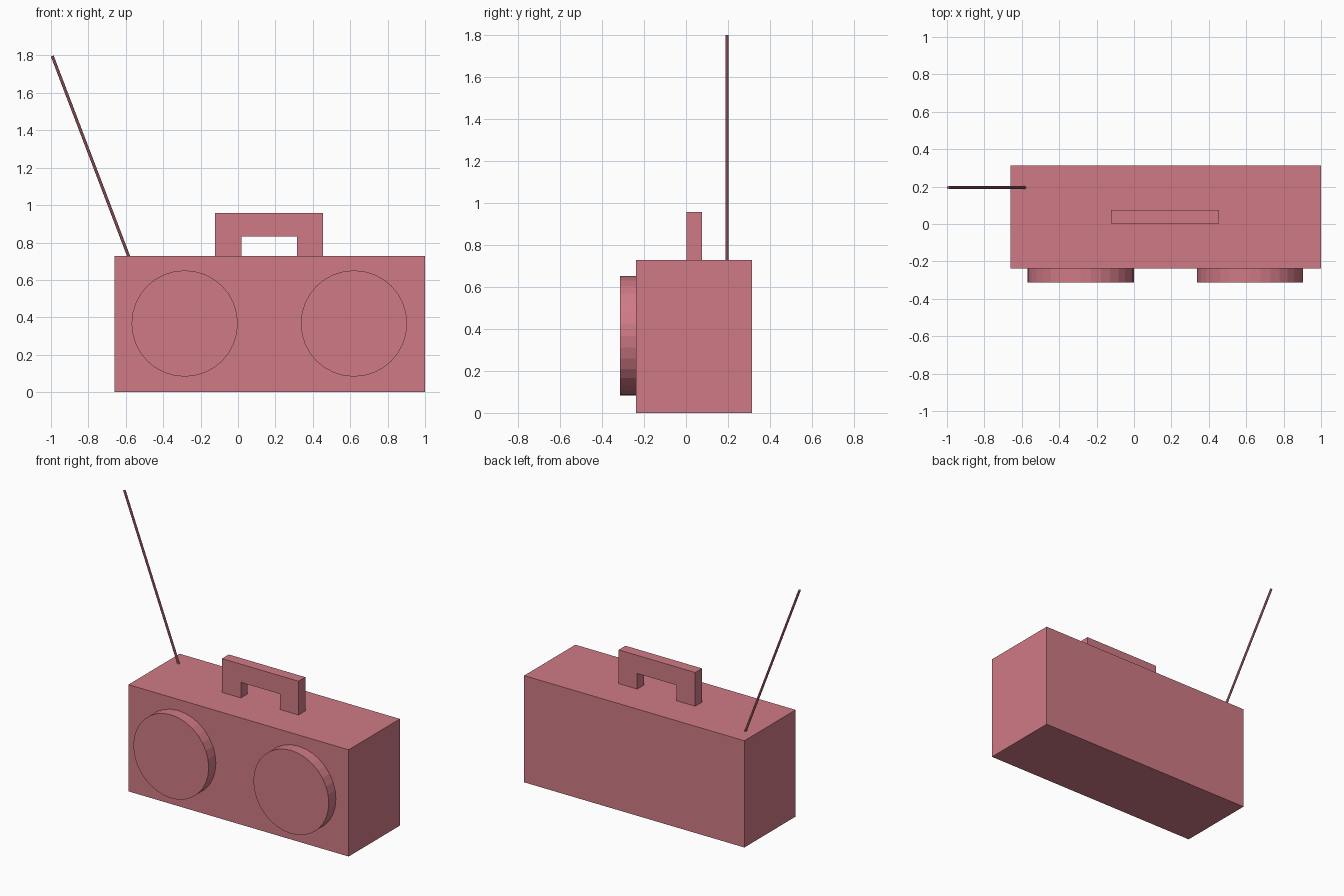
import bpy
from mathutils import Vector

cube = bpy.data.objects.get("Cube")
if cube:
    bpy.data.objects.remove(cube, do_unlink=True)

# Single dusty pink finish
pink = bpy.data.materials.new("dusty_pink")
colour = (0.63, 0.195, 0.24, 1)
pink.diffuse_color = colour
pink.use_nodes = True
pink.node_tree.nodes["Principled BSDF"].inputs["Base Color"].default_value = colour


def extrude_profile(name, profile, y0, y1):
    """Solid from an outline in the x-z plane, running from y0 to y1."""
    n = len(profile)
    verts = [(x, y, z) for y in (y0, y1) for x, z in profile]
    faces = [tuple(range(n)), tuple(reversed(range(n, 2 * n)))]
    faces += [(i, i + n, (i + 1) % n + n, (i + 1) % n) for i in range(n)]
    mesh = bpy.data.meshes.new(name)
    mesh.from_pydata(verts, [], faces)
    mesh.materials.append(pink)
    obj = bpy.data.objects.new(name, mesh)
    bpy.context.collection.objects.link(obj)
    return obj


def rod(name, start, end, radius, sides):
    """Flat-sided cylinder between two points."""
    start, end = Vector(start), Vector(end)
    axis = end - start
    bpy.ops.mesh.primitive_cylinder_add(
        vertices=sides, radius=radius, depth=axis.length,
        location=(start + end) / 2,
        rotation=axis.to_track_quat('Z', 'Y').to_euler())
    obj = bpy.context.object
    obj.name = name
    obj.data.materials.append(pink)
    return obj


# Main case
left, right, top = 1.0, -0.66, 0.727
front, back = -0.237, 0.314
extrude_profile("case", [(right, 0), (left, 0), (left, top), (right, top)],
                front, back)

# Round speakers on the front
for name, x in (("right_speaker", -0.285), ("left_speaker", 0.62)):
    rod(name, (x, front, 0.367), (x, -0.314, 0.367), 0.284, 32)

# Carrying handle, an upside-down U
extrude_profile("handle", [
    (-0.122, top), (0.02, top), (0.02, 0.833), (0.315, 0.833),
    (0.315, top), (0.455, top), (0.455, 0.957), (-0.122, 0.957)],
    0.002, 0.075)

# Slanted antenna
rod("antenna", (-0.583, 0.195, 0.722), (-0.993, 0.195, 1.797), 0.008, 8)
